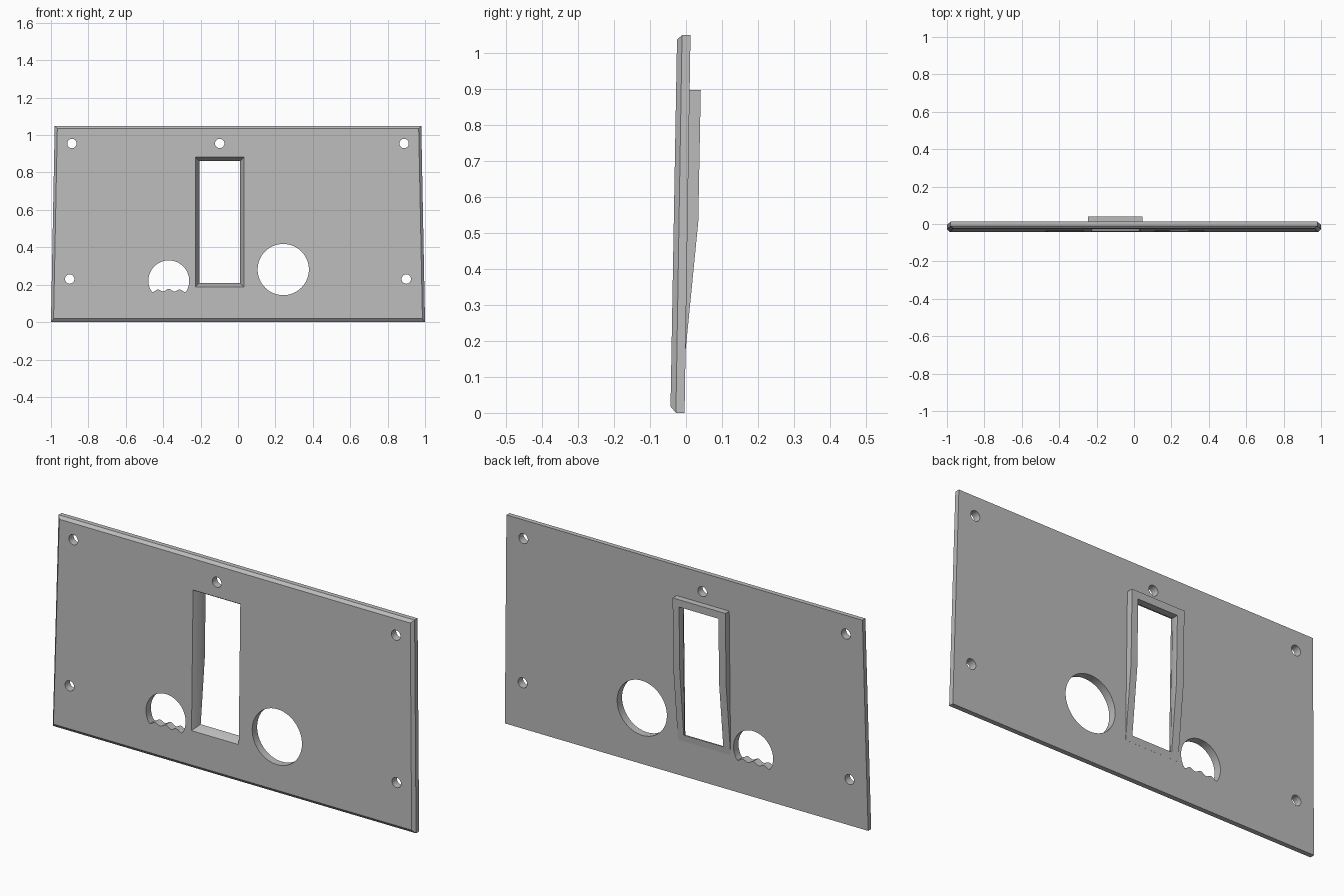
import bpy, bmesh
from math import sin, cos, pi, radians

cube = bpy.data.objects.get("Cube")
if cube:
    bpy.data.objects.remove(cube, do_unlink=True)

grey = bpy.data.materials.new("plain grey")
grey.use_nodes = True
grey.diffuse_color = (0.5, 0.5, 0.5, 1)
grey.node_tree.nodes["Principled BSDF"].inputs["Base Color"].default_value = (0.5, 0.5, 0.5, 1)


def loft(name, rings):
    """Closed solid through rings of equal point count."""
    bm = bmesh.new()
    loops = [[bm.verts.new(p) for p in ring] for ring in rings]
    n = len(loops[0])
    for a, b in zip(loops, loops[1:]):
        for i in range(n):
            j = (i + 1) % n
            bm.faces.new((a[i], a[j], b[j], b[i]))
    bm.faces.new(loops[0])
    bm.faces.new(loops[-1])
    bmesh.ops.recalc_face_normals(bm, faces=bm.faces)
    mesh = bpy.data.meshes.new(name)
    bm.to_mesh(mesh)
    bm.free()
    mesh.materials.append(grey)
    obj = bpy.data.objects.new(name, mesh)
    bpy.context.collection.objects.link(obj)
    return obj


def combine(target, tool, operation):
    mod = target.modifiers.new(tool.name, "BOOLEAN")
    mod.operation, mod.solver, mod.object = operation, "EXACT", tool
    bpy.context.view_layer.objects.active = target
    bpy.ops.object.modifier_apply(modifier=mod.name)
    bpy.data.objects.remove(tool, do_unlink=True)


def trapezoid(low, high):
    """Symmetric ring from (half width, y, z) at the bottom and the top."""
    (wl, yl, zl), (wh, yh, zh) = low, high
    return [(-wl, yl, zl), (wl, yl, zl), (wh, yh, zh), (-wh, yh, zh)]


def circle(x, z, r, n=48):
    return [(x + r * cos(2 * pi * i / n), z + r * sin(2 * pi * i / n)) for i in range(n)]


def punch(name, outline):
    cutter = loft(name, [[(x, y, z) for x, z in outline] for y in (-0.2, 0.2)])
    combine(panel, cutter, "DIFFERENCE")


# Leaning, tapered panel with a chamfered front edge
panel = loft("switch_panel", [
    trapezoid((0.986, -0.043, 0.018), (0.966, -0.025, 1.036)),
    trapezoid((1.0, -0.028, 0), (0.98, -0.011, 1.049)),
    trapezoid((1.0, -0.004, 0), (0.98, 0.0125, 1.049)),
])

# Raised surround on the back, thinning out towards its lower end
profile = [(-0.012, 0.897), (0.041, 0.897), (0.034, 0.53), (-0.001, 0.175), (-0.016, 0.175)]
surround = loft("rear_surround", [[(x, y, z) for y, z in profile] for x in (-0.245, 0.045)])
combine(panel, surround, "UNION")


# Rectangular window: bevelled mouth in the panel, straight throat behind it
def window_ring(inset, depth):
    x0, x1, z0, z1 = -0.228 + inset, 0.032 - inset, 0.187 + inset, 0.882 - inset
    return [(x, -0.0435 + 0.0178 * z + depth, z)
            for x, z in ((x0, z0), (x1, z0), (x1, z1), (x0, z1))]


window = loft("window_cutter", [window_ring(0, -0.1), window_ring(0, 0),
                                window_ring(0.021, 0.035), window_ring(0.024, 0.2)])
combine(panel, window, "DIFFERENCE")

# Screw holes and the large round opening
for x, z in ((-0.888, 0.955), (-0.098, 0.955), (0.888, 0.955), (-0.9, 0.23), (0.9, 0.23)):
    punch("screw_hole", circle(x, z, 0.025, 32))
punch("round_opening", circle(0.242, 0.281, 0.137, 64))

# Small round opening with a scalloped lower edge
cx, cz, r = -0.37, 0.221, 0.109
arc = [(cx + r * cos(radians(a)), cz + r * sin(radians(a))) for a in range(-28, 209, 6)]
left, right = cx - 0.088, cx + 0.088
scallop = []
for i in range(25):
    t = i / 24
    wave = 0.172 - 0.006 * cos(6 * pi * t + pi) * (-1)
    scallop.append((left + (right - left) * t, wave - 0.006 * abs(2 * t - 1)))
punch("scalloped_opening", arc + scallop)

# Smooth hole walls, crisp edges
bpy.ops.object.select_all(action="DESELECT")
panel.select_set(True)
bpy.context.view_layer.objects.active = panel
bpy.ops.object.shade_smooth_by_angle(angle=radians(30))
